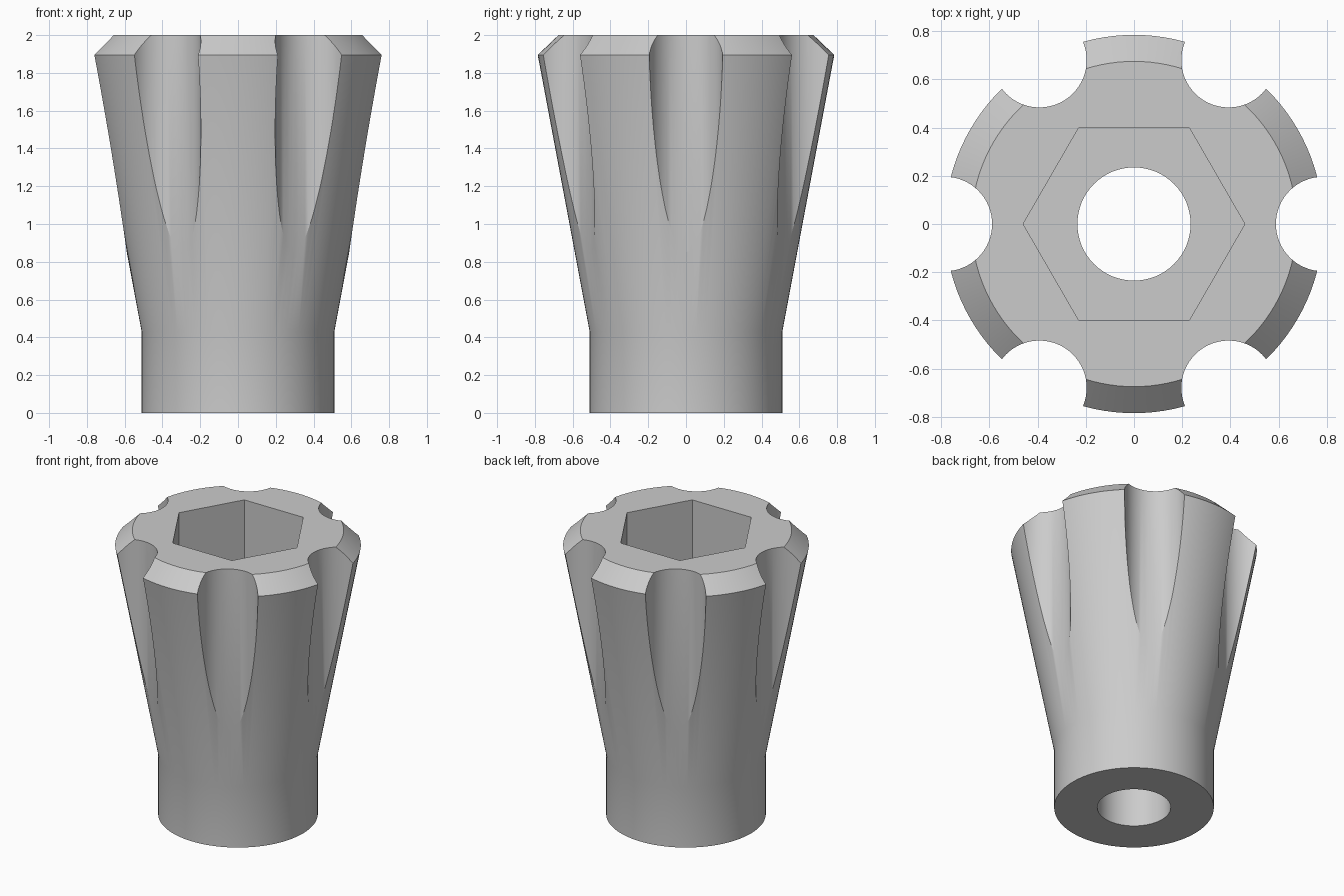
import bpy, bmesh, math

cube = bpy.data.objects.get("Cube")
if cube:
    bpy.data.objects.remove(cube, do_unlink=True)

grey = bpy.data.materials.new("plain_grey")
grey.use_nodes = True
colour = (0.6, 0.6, 0.6, 1)
grey.diffuse_color = colour
grey.node_tree.nodes["Principled BSDF"].inputs["Base Color"].default_value = colour


def make_object(name, bm):
    bmesh.ops.recalc_face_normals(bm, faces=bm.faces)
    mesh = bpy.data.meshes.new(name)
    bm.to_mesh(mesh)
    bm.free()
    obj = bpy.data.objects.new(name, mesh)
    bpy.context.collection.objects.link(obj)
    mesh.materials.append(grey)
    return obj


def lathe(name, profile, sides, centre=(0, 0)):
    """Closed solid from (radius, height) rings with flat end caps."""
    bm = bmesh.new()
    rings = []
    for r, z in profile:
        angles = [math.tau * i / sides for i in range(sides)]
        rings.append([bm.verts.new((centre[0] + r * math.cos(a),
                                    centre[1] + r * math.sin(a), z)) for a in angles])
    for low, high in zip(rings, rings[1:]):
        for i in range(sides):
            j = (i + 1) % sides
            bm.faces.new((low[i], low[j], high[j], high[i]))
    bm.faces.new(rings[0])
    bm.faces.new(rings[-1])
    return make_object(name, bm)


# Flared knob body with a chamfered top rim
body = lathe("knob_body", [(0.51, 0), (0.51, 0.43), (0.785, 1.895), (0.675, 2)], 120)

# Cutters: six finger grooves, hexagonal socket, through bore
cutters = []
for k in range(6):
    a = math.tau * k / 6
    centre = (0.785 * math.cos(a), 0.785 * math.sin(a))
    cutters.append(lathe("groove_cutter", [(0.196, 0.5), (0.196, 2.2)], 64, centre))
cutters.append(lathe("socket_cutter", [(0.46, 0.8), (0.46, 2.2)], 6))
cutters.append(lathe("bore_cutter", [(0.235, -0.2), (0.235, 1.2)], 64))

for cutter in cutters:
    cutter.hide_render = True
    mod = body.modifiers.new("cut", 'BOOLEAN')
    mod.operation = 'DIFFERENCE'
    mod.solver = 'EXACT'
    mod.object = cutter

# Apply the cuts, then discard the cutters
bpy.context.view_layer.objects.active = body
body.select_set(True)
for mod in list(body.modifiers):
    bpy.ops.object.modifier_apply(modifier=mod.name)
for cutter in cutters:
    bpy.data.objects.remove(cutter, do_unlink=True)

# Smooth curved walls, crisp edges
bpy.ops.object.select_all(action='DESELECT')
body.select_set(True)
bpy.context.view_layer.objects.active = body
bpy.ops.object.shade_smooth_by_angle(angle=math.radians(30))
